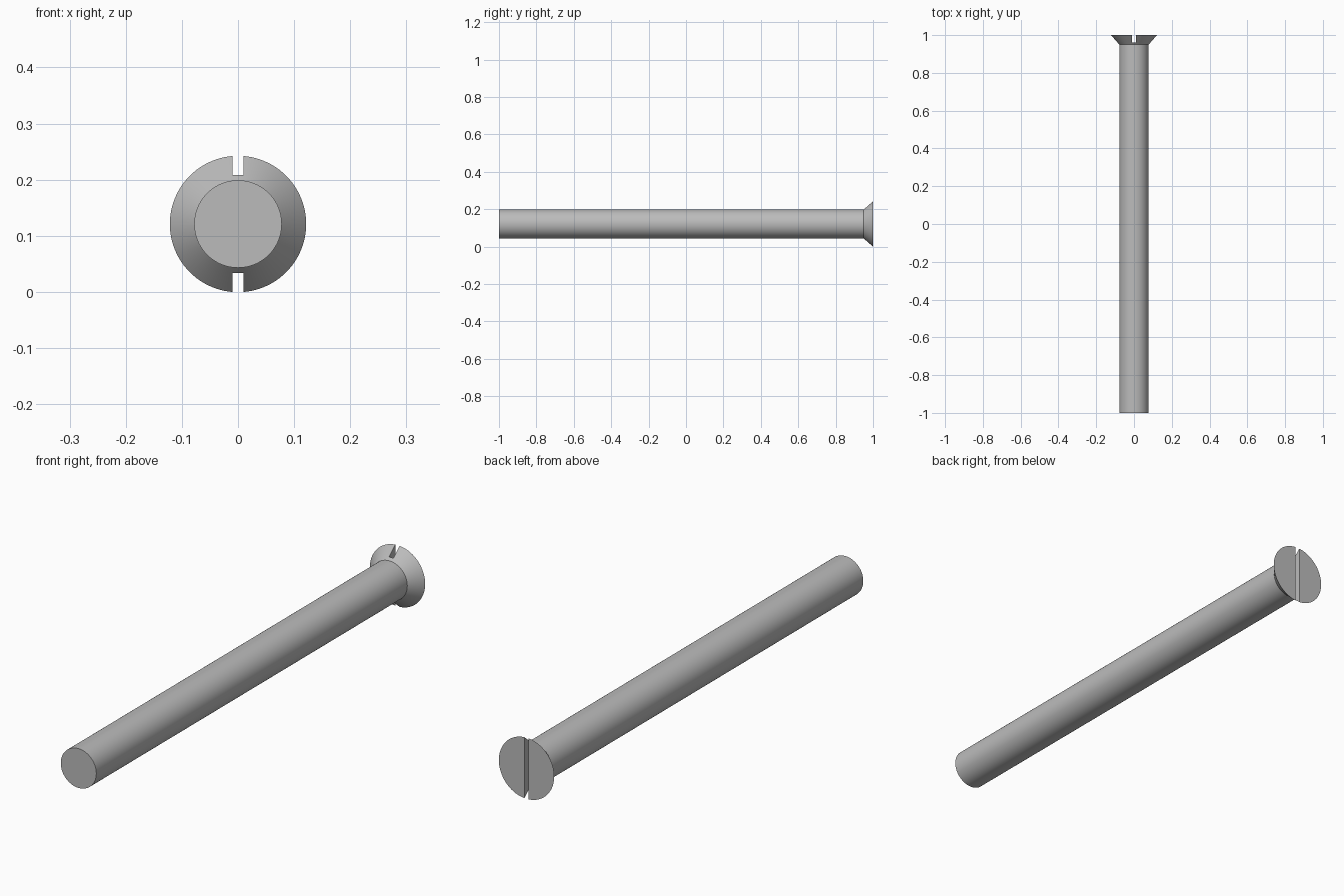
import bpy
import bmesh
import math
from mathutils import Matrix, Vector

cube = bpy.data.objects.get("Cube")
if cube:
    bpy.data.objects.remove(cube, do_unlink=True)

SHANK_R, HEAD_R = 0.078, 0.1215
AXIS_Z = 0.121
HEAD_Y, SLOT_Y = 0.95, 0.961
SLOT_WIDTH = 0.019

steel = bpy.data.materials.new("grey steel")
steel.use_nodes = True
colour = (0.5, 0.5, 0.5, 1)
steel.diffuse_color = colour
steel.node_tree.nodes["Principled BSDF"].inputs["Base Color"].default_value = colour


def add_object(name, bm):
    bmesh.ops.recalc_face_normals(bm, faces=bm.faces)
    mesh = bpy.data.meshes.new(name)
    bm.to_mesh(mesh)
    bm.free()
    mesh.materials.append(steel)
    obj = bpy.data.objects.new(name, mesh)
    bpy.context.collection.objects.link(obj)
    return obj


# Shank and countersunk head, turned from one half profile
bm = bmesh.new()
profile = [(0, -1), (SHANK_R, -1), (SHANK_R, HEAD_Y), (HEAD_R, 1), (0, 1)]
verts = [bm.verts.new((r, y, AXIS_Z)) for r, y in profile]
edges = [bm.edges.new(pair) for pair in zip(verts, verts[1:])]
bmesh.ops.spin(bm, geom=verts + edges, cent=(0, 0, AXIS_Z), axis=(0, 1, 0),
               angle=math.tau, steps=96, use_duplicate=False)
bmesh.ops.remove_doubles(bm, verts=bm.verts, dist=0.0001)
# Merge each flat end into a single face
for end in (-1, 1):
    flat = [f for f in bm.faces if all(abs(v.co.y - end) < 0.001 for v in f.verts)]
    bmesh.ops.dissolve_faces(bm, faces=flat, use_verts=True)
screw = add_object("slotted_screw", bm)

# Driver slot across the head
bm = bmesh.new()
bmesh.ops.create_cube(bm, size=1)
bmesh.ops.scale(bm, verts=bm.verts, vec=(SLOT_WIDTH, 0.1, 0.4))
bmesh.ops.translate(bm, verts=bm.verts, vec=Vector((0, SLOT_Y + 0.05, AXIS_Z)))
cutter = add_object("slot_cutter", bm)
cutter.hide_render = True

bpy.ops.object.select_all(action="DESELECT")
screw.select_set(True)
bpy.context.view_layer.objects.active = screw
cut = screw.modifiers.new("slot", "BOOLEAN")
cut.operation = "DIFFERENCE"
cut.solver = "EXACT"
cut.object = cutter
bpy.ops.object.modifier_apply(modifier=cut.name)
bpy.data.objects.remove(cutter, do_unlink=True)

# Smooth round sides, crisp rims and slot
bpy.ops.object.shade_smooth_by_angle(angle=math.radians(30))
